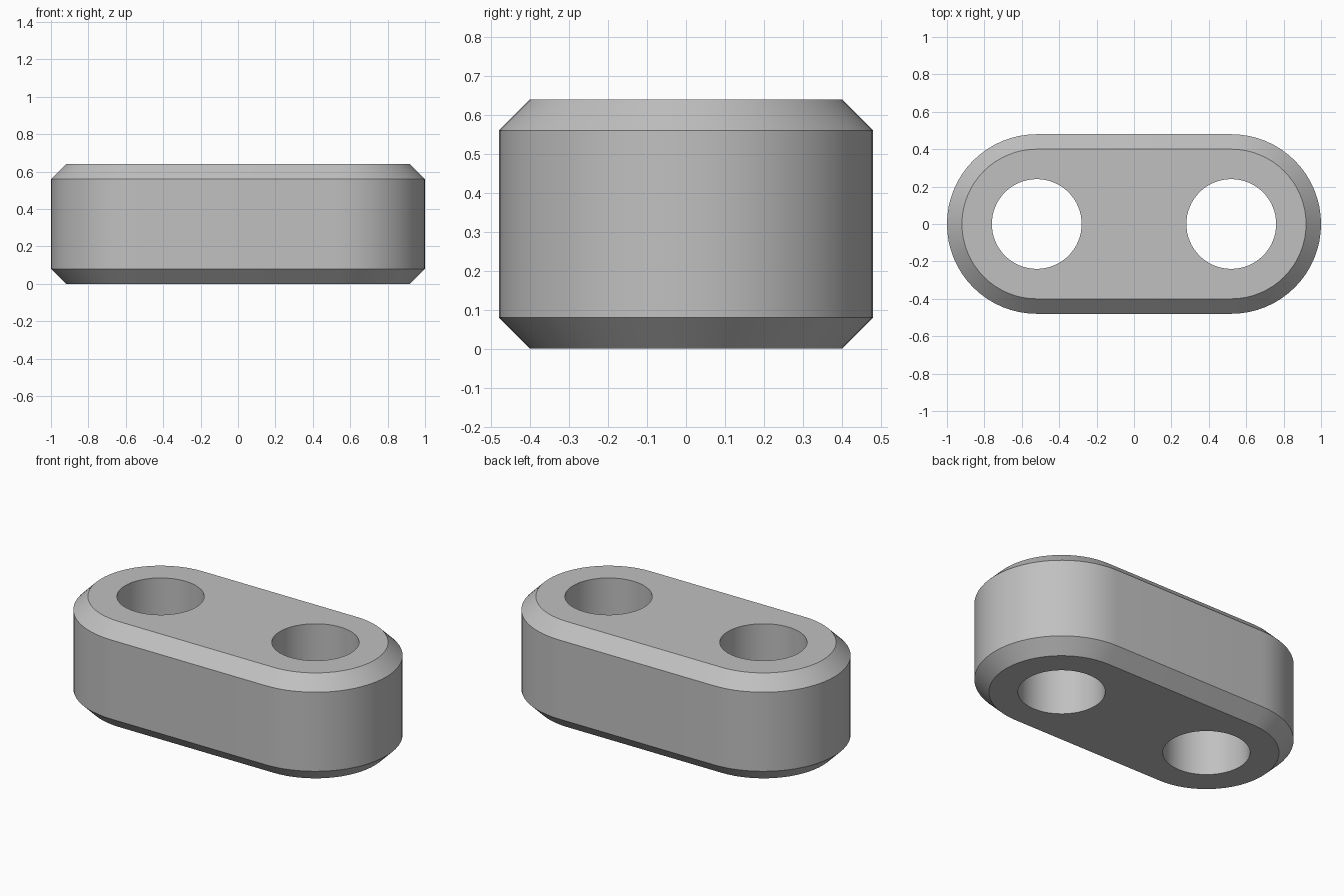
import bpy
import bmesh
from math import sin, cos, pi, radians

cube = bpy.data.objects.get("Cube")
if cube:
    bpy.data.objects.remove(cube, do_unlink=True)

SPACING = 0.52     # hole centre distance from the middle
RADIUS = 0.48      # outer end radius
HOLE = 0.24        # hole radius
HEIGHT = 0.64
CHAMFER = 0.08
STEPS = 32         # segments per half circle

grey = bpy.data.materials.new("plain grey")
grey.use_nodes = True
colour = (0.53, 0.53, 0.53, 1)
grey.diffuse_color = colour
grey.node_tree.nodes["Principled BSDF"].inputs["Base Color"].default_value = colour

bm = bmesh.new()


def add_ring(points, z):
    """Closed loop of vertices at one height."""
    return [bm.verts.new((x, y, z)) for x, y in points]


def stadium(radius):
    """Counter-clockwise outline with two rounded ends."""
    points = []
    for side, start in ((1, -pi / 2), (-1, pi / 2)):
        for i in range(STEPS + 1):
            a = start + pi * i / STEPS
            points.append((side * SPACING + radius * cos(a), radius * sin(a)))
    return points


def circle(cx, radius):
    count = STEPS * 2
    return [(cx + radius * cos(2 * pi * i / count),
             radius * sin(2 * pi * i / count)) for i in range(count)]


def join_rings(low, high):
    """Wall of quads between two matching loops."""
    for i in range(len(low)):
        j = (i + 1) % len(low)
        bm.faces.new((low[i], low[j], high[j], high[i]))


# Outer wall with chamfered rims
inner, outer = stadium(RADIUS - CHAMFER), stadium(RADIUS)
rings = [add_ring(inner, 0), add_ring(outer, CHAMFER),
         add_ring(outer, HEIGHT - CHAMFER), add_ring(inner, HEIGHT)]
for low, high in zip(rings, rings[1:]):
    join_rings(low, high)

# Two round through-holes
bottom_loops, top_loops = [rings[0]], [rings[-1]]
for side in (-1, 1):
    points = circle(side * SPACING, HOLE)
    low, high = add_ring(points, 0), add_ring(points, HEIGHT)
    join_rings(high, low)
    bottom_loops.append(low)
    top_loops.append(high)

# Flat caps around the holes
for loops, direction in ((bottom_loops, -1), (top_loops, 1)):
    edges = [bm.edges.get((loop[i - 1], loop[i]))
             for loop in loops for i in range(len(loop))]
    bmesh.ops.triangle_fill(bm, edges=edges, use_beauty=True,
                            normal=(0, 0, direction))
bmesh.ops.recalc_face_normals(bm, faces=bm.faces[:])

mesh = bpy.data.meshes.new("link_plate")
bm.to_mesh(mesh)
bm.free()
mesh.materials.append(grey)
plate = bpy.data.objects.new("link_plate", mesh)
bpy.context.collection.objects.link(plate)

# Smooth curves, crisp rims
bpy.ops.object.select_all(action='DESELECT')
plate.select_set(True)
bpy.context.view_layer.objects.active = plate
bpy.ops.object.shade_smooth_by_angle(angle=radians(30))
